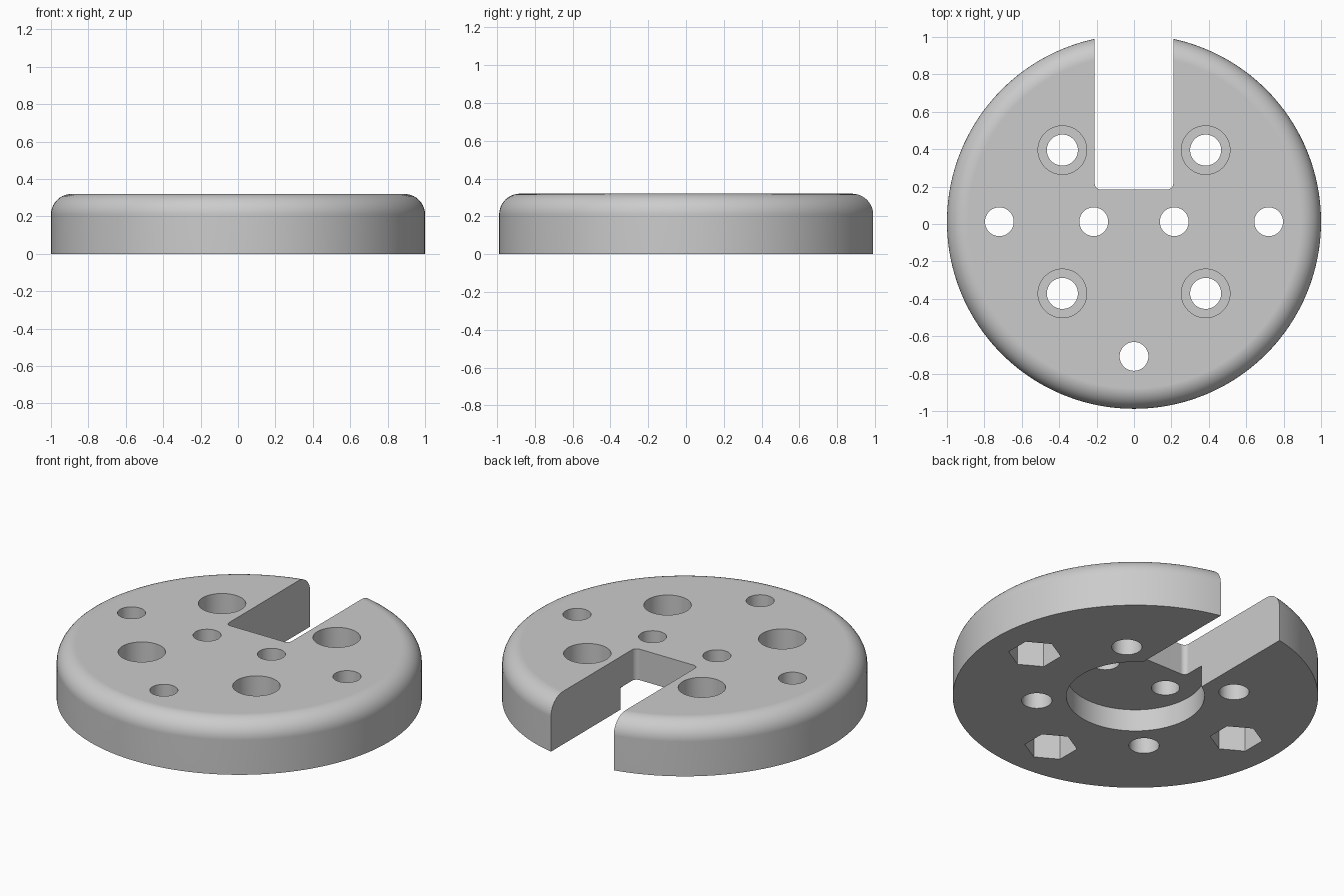
import bpy
import bmesh
import math
from mathutils import Matrix, Vector

cube = bpy.data.objects.get("Cube")
if cube:
    bpy.data.objects.remove(cube, do_unlink=True)

HEIGHT = 0.32
CENTRE_Y = 0.012
FILLET = 0.11
BOLT_RING = 0.72      # ring of the three nut holes
SCREW = 0.383         # square half-spacing of the counterbored holes
OVER = 0.1            # how far cutters stick out of the body

grey = bpy.data.materials.new("light_grey")
grey.use_nodes = True
grey.diffuse_color = (0.6, 0.6, 0.6, 1)
grey.node_tree.nodes["Principled BSDF"].inputs["Base Color"].default_value = (0.6, 0.6, 0.6, 1)


def make_object(name, bm):
    bmesh.ops.recalc_face_normals(bm, faces=bm.faces)
    mesh = bpy.data.meshes.new(name)
    bm.to_mesh(mesh)
    bm.free()
    mesh.materials.append(grey)
    obj = bpy.data.objects.new(name, mesh)
    bpy.context.collection.objects.link(obj)
    return obj


def prism(name, x, y, radius, z0, z1, sides=48, turn=0.0):
    bm = bmesh.new()
    place = Matrix.Translation((x, y + CENTRE_Y, (z0 + z1) / 2)) @ Matrix.Rotation(turn, 4, "Z")
    bmesh.ops.create_cone(bm, cap_ends=True, segments=sides, radius1=radius,
                          radius2=radius, depth=z1 - z0, matrix=place)
    return make_object(name, bm)


# Disc with a rounded upper rim
disc = prism("slotted_disc", 0, 0, 1, 0, HEIGHT, 160)
bm = bmesh.new()
bm.from_mesh(disc.data)
rim = [e for e in bm.edges if all(v.co.z > HEIGHT - 0.01 for v in e.verts)]
bmesh.ops.bevel(bm, geom=rim, offset=FILLET, offset_type="OFFSET", segments=10,
                profile=0.5, affect="EDGES")
bm.to_mesh(disc.data)
bm.free()

cutters = []

# Slot open to the back, with small rounded inner corners
bm = bmesh.new()
lo, hi = Vector((-0.21, 0.185, -OVER)), Vector((0.21, 1.2, HEIGHT + OVER))
size = hi - lo
bmesh.ops.create_cube(bm, size=1, matrix=Matrix.Translation((lo + hi) / 2) @ Matrix.Diagonal((*size, 1)))
corners = [e for e in bm.edges if all(v.co.y < 0.5 for v in e.verts)
           and abs(e.verts[0].co.z - e.verts[1].co.z) > 0.1]
bmesh.ops.bevel(bm, geom=corners, offset=0.03, segments=6, profile=0.5, affect="EDGES")
cutters.append(make_object("slot_cutter", bm))

# Round pocket in the underside
cutters.append(prism("pocket_cutter", 0, 0, 0.378, -OVER, 0.133, 96))

# Nut holes: small bore with a hexagonal recess below
for x, y in ((-BOLT_RING, 0), (BOLT_RING, 0), (0, -BOLT_RING)):
    cutters.append(prism("bolt_cutter", x, y, 0.077, -OVER, HEIGHT + OVER))
    cutters.append(prism("nut_cutter", x, y, 0.145, -OVER, 0.16, 6))

# Plain holes through the pocket roof
for side in (-1, 1):
    cutters.append(prism("inner_hole_cutter", side * 0.215, 0, 0.077, -OVER, HEIGHT + OVER))

# Counterbored screw holes
for sx in (-1, 1):
    for sy in (-1, 1):
        cutters.append(prism("screw_cutter", sx * SCREW, sy * SCREW, 0.083, -OVER, HEIGHT + OVER))
        cutters.append(prism("counterbore_cutter", sx * SCREW, sy * SCREW, 0.13, 0.16, HEIGHT + OVER))

# Cut everything out of the disc
bpy.ops.object.select_all(action="DESELECT")
bpy.context.view_layer.objects.active = disc
disc.select_set(True)
for cutter in cutters:
    cut = disc.modifiers.new(cutter.name, "BOOLEAN")
    cut.operation = "DIFFERENCE"
    cut.solver = "EXACT"
    cut.object = cutter
    bpy.ops.object.modifier_apply(modifier=cut.name)
    bpy.data.objects.remove(cutter, do_unlink=True)

# Smooth round walls, crisp edges, flat top
bpy.ops.object.shade_smooth_by_angle(angle=math.radians(30))
normals = disc.modifiers.new("flat_faces", "WEIGHTED_NORMAL")
normals.keep_sharp = True
